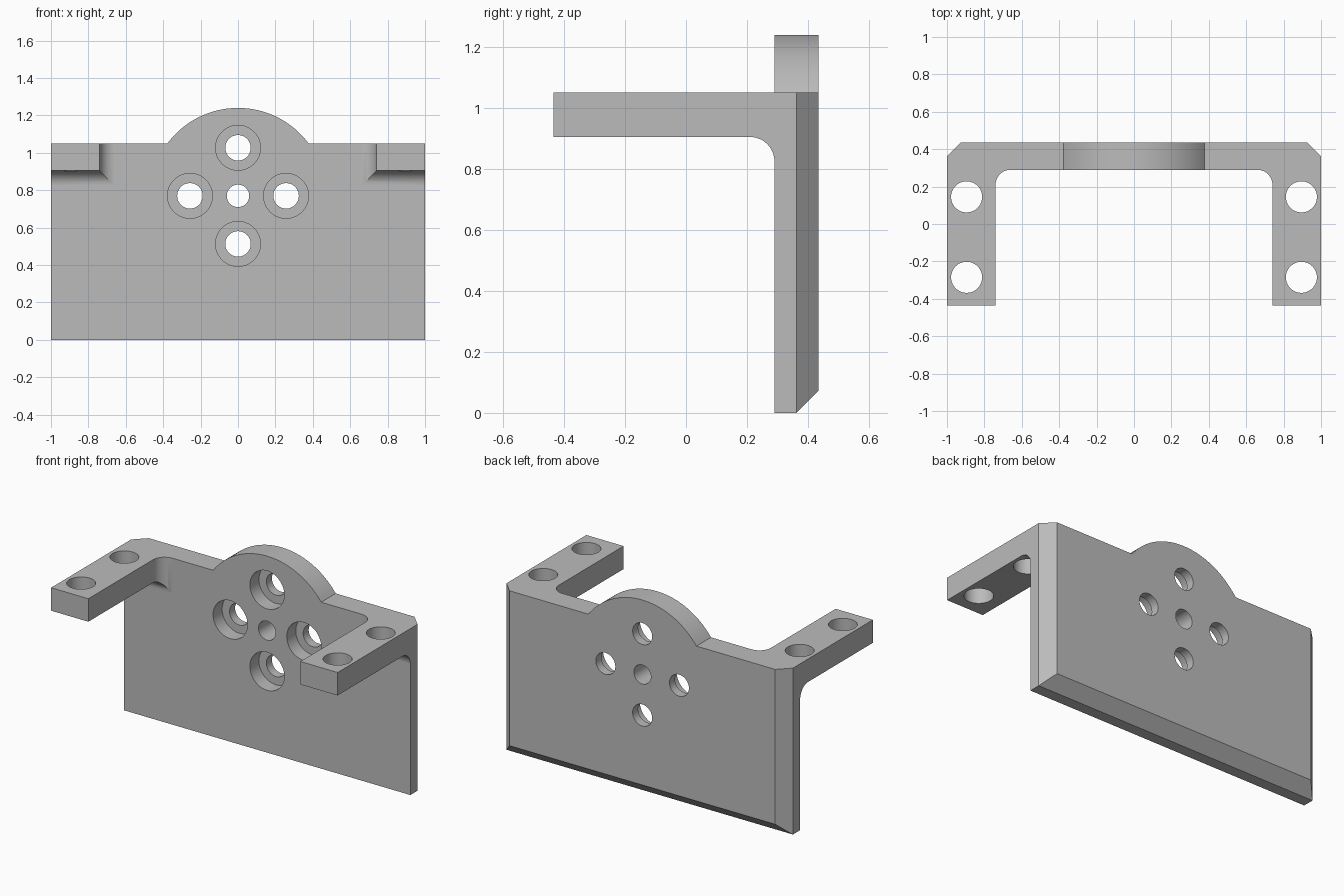
import bpy, bmesh, math
from mathutils import Matrix, Vector

if "Cube" in bpy.data.objects:
    bpy.data.objects.remove(bpy.data.objects["Cube"], do_unlink=True)

FRONT, BACK, TOP = 0.29, 0.435, 1.05     # plate faces and shoulder height
HUB_Z, HUB_R = 0.77, 0.47                # centre and radius of the rounded top
ARM_X, ARM_Z, FILLET = 0.74, 0.905, 0.08

grey = bpy.data.materials.new("machined grey")
grey.use_nodes = True
grey.diffuse_color = (0.5, 0.5, 0.5, 1)
grey.node_tree.nodes["Principled BSDF"].inputs["Base Color"].default_value = (0.5, 0.5, 0.5, 1)


def finish(name, bm):
    bmesh.ops.recalc_face_normals(bm, faces=bm.faces)
    mesh = bpy.data.meshes.new(name)
    bm.to_mesh(mesh)
    bm.free()
    mesh.materials.append(grey)
    obj = bpy.data.objects.new(name, mesh)
    bpy.context.collection.objects.link(obj)
    return obj


def loft(bm, sections):
    rings = [[bm.verts.new(p) for p in s] for s in sections]
    for a, b in zip(rings, rings[1:]):
        for i in range(len(a)):
            j = (i + 1) % len(a)
            bm.faces.new((a[i], a[j], b[j], b[i]))
    bm.faces.new(rings[0])
    bm.faces.new(rings[-1])


def add_cylinder(bm, centre, radius, depth, along_y):
    turn = Matrix.Rotation(math.pi / 2, 4, 'X') if along_y else Matrix()
    bmesh.ops.create_cone(bm, cap_ends=True, segments=64, radius1=radius, radius2=radius,
                          depth=depth, matrix=Matrix.Translation(centre) @ turn)


def boolean(target, tool, operation):
    mod = target.modifiers.new(operation.title(), 'BOOLEAN')
    mod.operation, mod.object, mod.solver = operation, tool, 'EXACT'
    bpy.context.view_layer.objects.active = target
    bpy.ops.object.modifier_apply(modifier=mod.name)
    bpy.data.objects.remove(tool, do_unlink=True)


# Back plate: outline with a round top, extruded and chamfered at the rear corners
start = math.asin((TOP - HUB_Z) / HUB_R)
steps = 40
outline = [(-1, 0), (1, 0), (1, TOP)]
for i in range(steps + 1):
    a = start + (math.pi - 2 * start) * i / steps
    outline.append((HUB_R * math.cos(a), HUB_Z + HUB_R * math.sin(a)))
outline.append((-1, TOP))
bm = bmesh.new()
loft(bm, [[(x, y, z) for x, z in outline] for y in (FRONT, BACK)])
corners = [e for e in bm.edges
           if all(abs(v.co.x) > 0.99 and v.co.y > BACK - 0.01 for v in e.verts)]
bmesh.ops.bevel(bm, geom=corners, offset=0.073, segments=1, affect='EDGES')
bracket = finish("mounting_bracket", bm)

# Arms: rectangular sections that flare into the plate with a mitred fillet
flare = [(-BACK, 0)]
for i in range(13):
    a = math.pi / 2 * i / 12
    flare.append((FRONT - FILLET + FILLET * math.sin(a), FILLET * (1 - math.cos(a))))
flare.append((FRONT + 0.04, FILLET))
for side, label in ((-1, "right_arm"), (1, "left_arm")):
    bm = bmesh.new()
    loft(bm, [[(side * x, y, z) for x, z in
               ((ARM_X - f, ARM_Z - f), (1, ARM_Z - f), (1, TOP), (ARM_X - f, TOP))]
              for y, f in flare])
    boolean(bracket, finish(label, bm), 'UNION')

# Through holes in the plate and in both arms
bm = bmesh.new()
mid = (FRONT + BACK) / 2
spots = [(0.257 * math.cos(k * math.pi / 2), 0.257 * math.sin(k * math.pi / 2)) for k in range(4)]
add_cylinder(bm, Vector((0, mid, HUB_Z)), 0.06, 0.4, True)
for dx, dz in spots:
    add_cylinder(bm, Vector((dx, mid, HUB_Z + dz)), 0.068, 0.4, True)
for x in (-0.895, 0.895):
    for y in (-0.285, 0.145):
        add_cylinder(bm, Vector((x, y, 1)), 0.083, 0.5, False)
boolean(bracket, finish("hole_cutter", bm), 'DIFFERENCE')

# Counterbores sunk from the front
bm = bmesh.new()
for dx, dz in spots:
    add_cylinder(bm, Vector((dx, FRONT, HUB_Z + dz)), 0.12, 0.18, True)
boolean(bracket, finish("counterbore_cutter", bm), 'DIFFERENCE')

# Smooth curved faces, keep flats and edges crisp
bpy.ops.object.select_all(action='DESELECT')
bracket.select_set(True)
bpy.context.view_layer.objects.active = bracket
bpy.ops.object.shade_smooth_by_angle(angle=math.radians(25))
bracket.modifiers.new("Flat faces", 'WEIGHTED_NORMAL').keep_sharp = True
